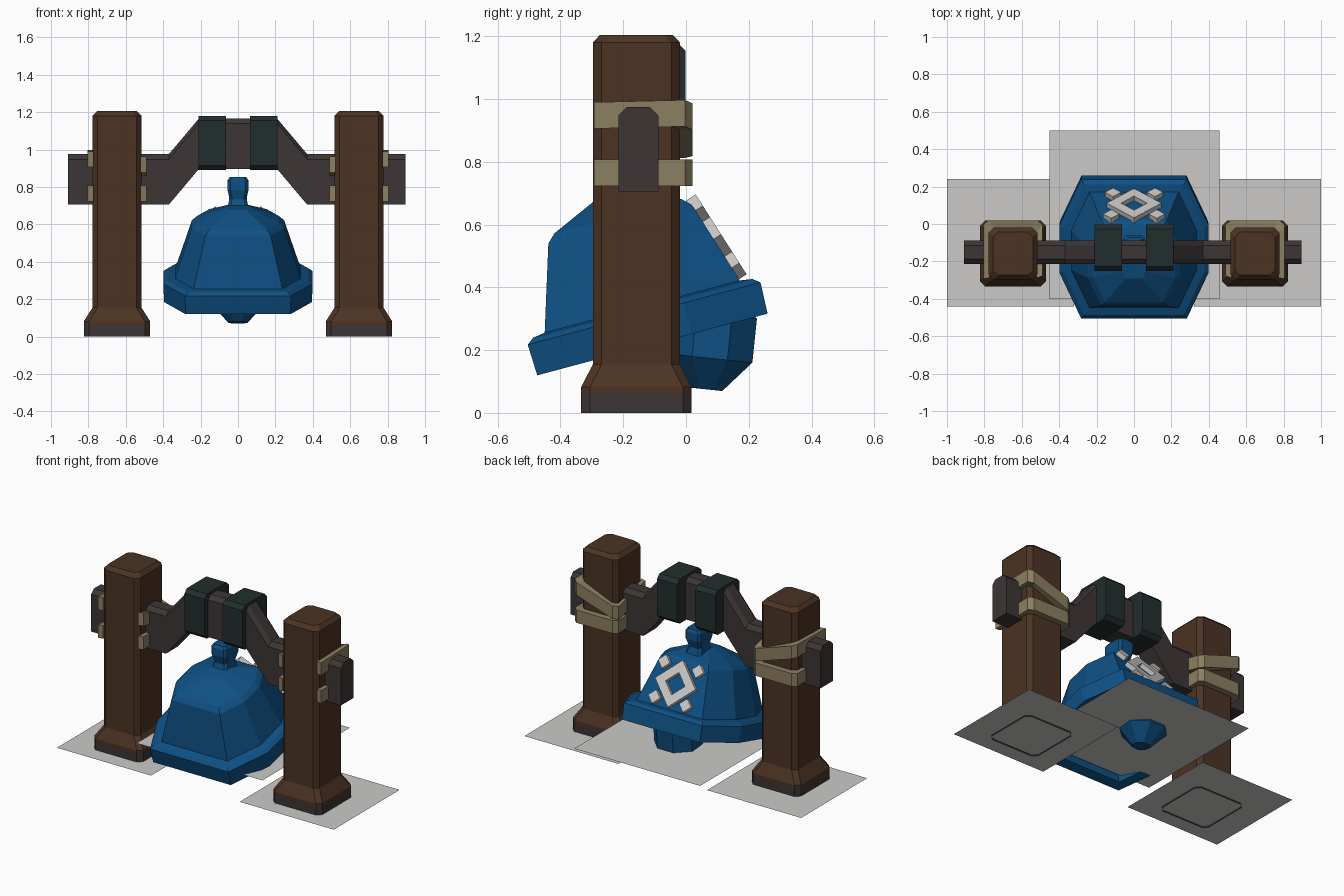
import bpy, bmesh, math
from mathutils import Vector, Matrix

if "Cube" in bpy.data.objects:
    bpy.data.objects.remove(bpy.data.objects["Cube"])


def material(name, r, g, b):
    lin = lambda c: (c / 255 / 12.92) if c < 10 else ((c / 255 + 0.055) / 1.055) ** 2.4
    m = bpy.data.materials.new(name)
    m.diffuse_color = (lin(r), lin(g), lin(b), 1)
    m.use_nodes = True
    m.node_tree.nodes["Principled BSDF"].inputs["Base Color"].default_value = m.diffuse_color
    return m


WOOD = material("brown_wood", 75, 51, 35)
BEAM = material("dark_timber", 61, 53, 53)
BAND = material("dark_green_metal", 34, 45, 45)
ROPE = material("tan_rope", 140, 128, 98)
BLUE = material("bell_blue", 14, 80, 132)
GREY = material("pale_grey", 203, 202, 200)


def finish(name, bm, *mats):
    bmesh.ops.recalc_face_normals(bm, faces=bm.faces)
    me = bpy.data.meshes.new(name)
    bm.to_mesh(me)
    bm.free()
    for m in mats:
        me.materials.append(m)
    ob = bpy.data.objects.new(name, me)
    bpy.context.collection.objects.link(ob)
    return ob


def loft(name, rings, *mats, start=True, end=True, rule=None, matrix=None):
    """Skin a list of equal-length point rings, optionally capped."""
    bm = bmesh.new()
    vs = [[bm.verts.new(p) for p in ring] for ring in rings]
    n = len(vs[0])
    for a, b in zip(vs, vs[1:]):
        for i in range(n):
            bm.faces.new((a[i], a[(i + 1) % n], b[(i + 1) % n], b[i]))
    if start:
        bm.faces.new(vs[0])
    if end:
        bm.faces.new(vs[-1])
    if rule:
        for f in bm.faces:
            f.material_index = rule(f.calc_center_median())
    if matrix:
        bm.transform(matrix)
    return finish(name, bm, *mats)


def chamfered(hx, hy, c, cx=0, cy=0):
    """Rectangle with cut corners, as 2D points."""
    return [(cx + x, cy + y) for x, y in (
        (hx, -hy + c), (hx, hy - c), (hx - c, hy), (-hx + c, hy),
        (-hx, hy - c), (-hx, -hy + c), (-hx + c, -hy), (hx - c, -hy))]


def sheet(name, x0, x1, y0, y1, z):
    bm = bmesh.new()
    bm.faces.new([bm.verts.new(p) for p in
                  ((x0, y0, z), (x1, y0, z), (x1, y1, z), (x0, y1, z))])
    bm.normal_update()
    me = finish(name, bm, GREY).data
    if me.polygons[0].normal.z < 0:
        me.flip_normals()


# Posts with flared feet, rope lashings and ground sheets on both sides
POST_X, POST_Y = 0.647, -0.158
LASH_IN = [(.125, -.13), (.125, .11), (.10, .135), (-.10, .135), (-.125, .11), (-.125, -.13)]
LASH_OUT = [(.158, -.135), (.158, .155), (.13, .178), (-.13, .178), (-.158, .155), (-.158, -.12)]
LASHINGS = {"upper": (.948, .955, .945, .86, .855, .92), "lower": (.765,) * 6}

for side, s in (("left", -1), ("right", 1)):
    levels = [(.177, .176, 0), (.177, .176, .06), (.177, .176, .082),
              (.131, .139, .155), (.131, .139, 1.18), (.108, .116, 1.205)]
    rings = [[(x, y, z) for x, y in chamfered(hx, hy, .028, s * POST_X, POST_Y)]
             for hx, hy, z in levels]
    loft(side + "_post", rings, WOOD, BEAM, start=False,
         rule=lambda c: 1 if c.z < .06 else 0)
    for label, heights in LASHINGS.items():
        rings = []
        for (ix, iy), (ox, oy), z in zip(LASH_IN, LASH_OUT, heights):
            a = (s * (POST_X + ix), POST_Y + iy)
            b = (s * (POST_X + ox), POST_Y + oy)
            rings.append([(*a, z - .042), (*b, z - .042), (*b, z + .042), (*a, z + .042)])
        loft(f"{side}_{label}_lashing", rings, ROPE)
    sheet(side + "_ground_sheet", min(s, s * .32), max(s, s * .32), -.44, .24, .008)
sheet("bell_sheet", -.452, .458, -.402, .5, .17)

# Cranked crossbeam with chamfered top edges
rings = []
for x, z in ((-.91, .705), (-.37, .705), (-.21, .895), (.21, .895), (.37, .705), (.895, .705)):
    rings.append([(x, y, z + h) for y, h in (
        (-.215, 0), (-.088, 0), (-.088, .243), (-.115, .27), (-.188, .27), (-.215, .243))])
loft("crossbeam", rings, BEAM)

# Metal bands around the raised middle of the beam
for side, s in (("left", -1), ("right", 1)):
    rings = [[(s * x, y, z) for y, z in chamfered(.125, .145, .025, -.127, 1.035)]
             for x in (.065, .21)]
    loft(side + "_beam_band", rings, BAND)


# Bell: eight-sided lathe, tilted so the back is higher
def octagon(r, z):
    pts = ((1.04, -.34), (1.04, .34), (.737, 1), (-.737, 1),
           (-1.04, .34), (-1.04, -.34), (-.737, -1), (.737, -1))
    return [(r * x, r * y, z) for x, y in pts]


tilt = Matrix.Translation((0, -.107, .218)) @ Matrix.Rotation(math.radians(15), 4, 'X')
profile = [(.19, .38), (.30, .05), (.32, 0), (.38, 0), (.384, .102), (.362, .119),
           (.322, .125), (.237, .397), (.21, .423), (.06, .49)]
loft("bell", [octagon(r, z) for r, z in profile], BLUE, matrix=tilt)

# Clapper, swung slightly the other way
swing = Matrix.Translation((0, .065, .075)) @ Matrix.Rotation(math.radians(-6), 4, 'X')
profile = [(.055, 0), (.148, .1), (.148, .24), (.05, .34)]
rings = [[(r * math.cos(a), r * math.sin(a), z)
          for a in (math.radians(22.5 + 45 * i) for i in range(8))] for r, z in profile]
loft("clapper", rings, BLUE, matrix=swing)

# Hanger on top of the bell
for name, levels in (
        ("hanger_neck", [(.065, .085, .64), (.048, .055, .73), (.048, .055, .80)]),
        ("hanger_head", [(.045, .06, .735), (.056, .075, .785), (.056, .075, .835), (.045, .064, .852)])):
    loft(name, [[(x, y, z) for x, y in chamfered(hx, hy, .015, 0, -.135)]
                for hx, hy, z in levels], BLUE)

# Raised diamond ornament on the back face of the bell
up = Vector((0, -.538, .843)).normalized()
out = Vector((0, .843, .538)).normalized()
centre = Vector((0, .09, .555))


def diamond(r, depth, cx=0, cy=0):
    return [centre + out * depth + Vector((cx + r * a, 0, 0)) + up * (cy + r * b)
            for a, b in ((1, 0), (0, 1), (-1, 0), (0, -1))]


LOW, HIGH = -.01, .026
loft("diamond_ornament", [diamond(.07, LOW), diamond(.146, LOW), diamond(.146, HIGH),
                          diamond(.07, HIGH), diamond(.07, LOW)],
     GREY, start=False, end=False)
for i, (sx, sy) in enumerate(((1, 1), (-1, 1), (-1, -1), (1, -1))):
    cx, cy = sx * (.122 if sy > 0 else .112), sy * .108
    loft(f"ornament_stud_{i + 1}", [diamond(.043, LOW, cx, cy), diamond(.043, HIGH, cx, cy)], GREY)
